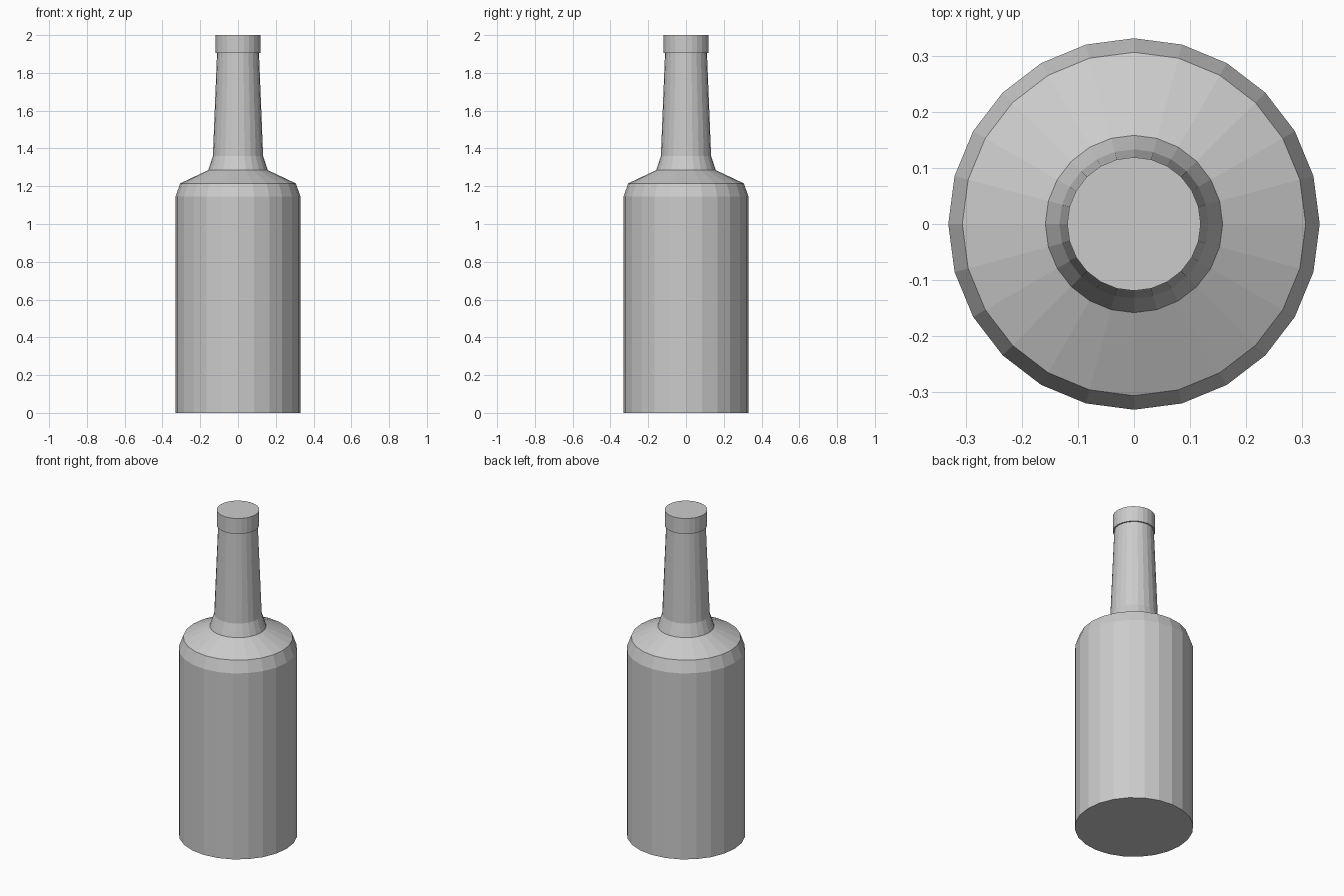
import bpy, bmesh, math

cube = bpy.data.objects.get("Cube")
if cube:
    bpy.data.objects.remove(cube, do_unlink=True)

SIDES = 24

grey = bpy.data.materials.new("plain_grey")
grey.use_nodes = True
colour = (0.6, 0.6, 0.6, 1)
grey.diffuse_color = colour
grey.node_tree.nodes["Principled BSDF"].inputs["Base Color"].default_value = colour


def lathe(name, profile):
    """Turn (radius, height) pairs around z into a closed solid."""
    bm = bmesh.new()
    rings = []
    for r, z in profile:
        rings.append([bm.verts.new((r * math.cos(math.tau * i / SIDES),
                                    r * math.sin(math.tau * i / SIDES), z))
                      for i in range(SIDES)])
    for low, high in zip(rings, rings[1:]):
        for i in range(SIDES):
            j = (i + 1) % SIDES
            bm.faces.new((low[i], low[j], high[j], high[i]))
    bm.faces.new(rings[0][::-1])
    bm.faces.new(rings[-1])
    mesh = bpy.data.meshes.new(name)
    bm.to_mesh(mesh)
    bm.free()
    mesh.materials.append(grey)
    obj = bpy.data.objects.new(name, mesh)
    bpy.context.collection.objects.link(obj)
    return obj


# Body, bevelled shoulder, flared neck and flat-topped lip in one outline
lathe("bottle", [
    (0.331, 0.0), (0.331, 1.145),      # straight body
    (0.306, 1.215), (0.158, 1.285),    # shoulder
    (0.133, 1.36), (0.111, 1.905),     # neck
    (0.119, 1.905), (0.119, 2.0),      # lip
])
